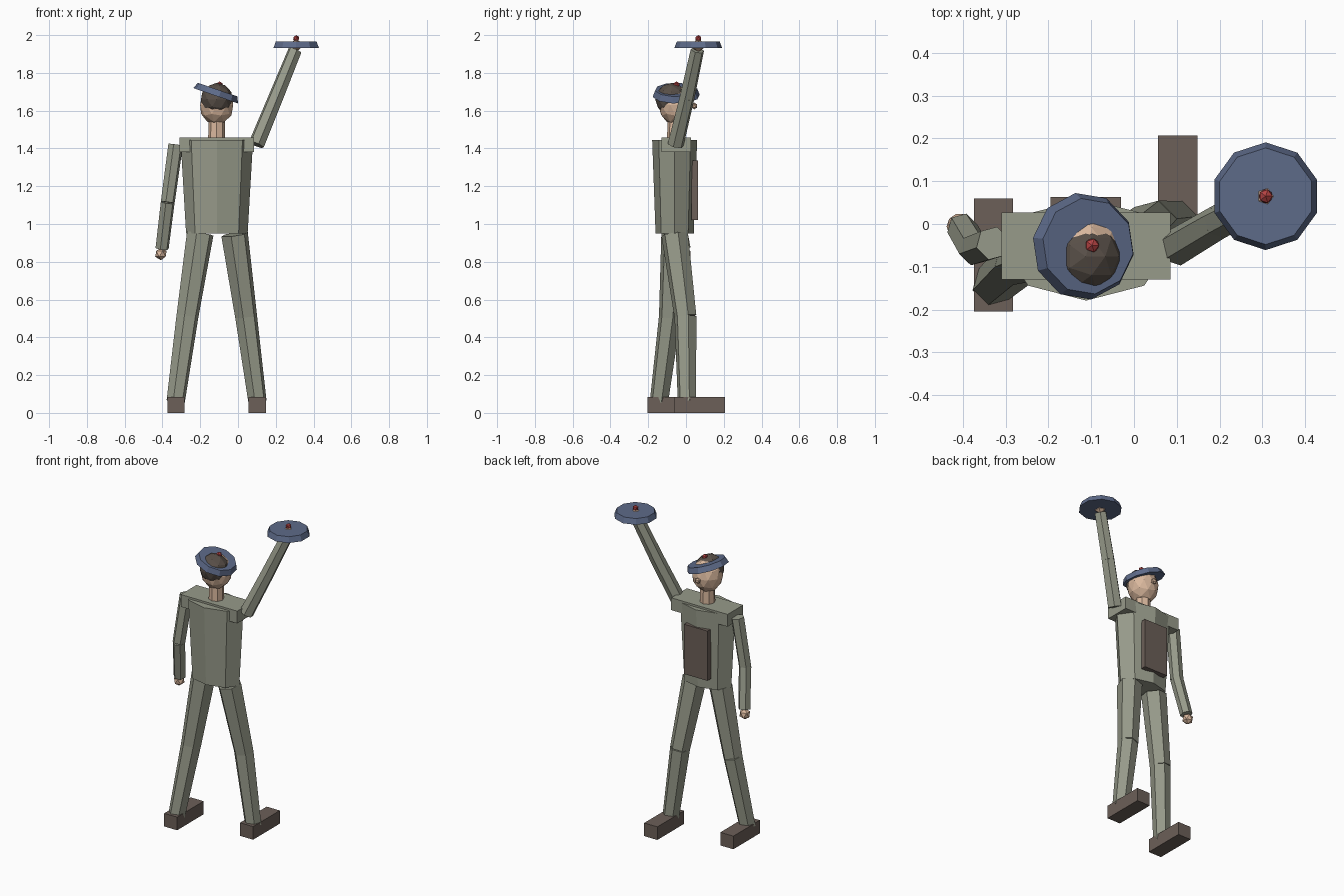
import bpy, bmesh, math
from mathutils import Vector, Matrix

cube = bpy.data.objects.get("Cube")
if cube:
    bpy.data.objects.remove(cube, do_unlink=True)


def material(name, rgb):
    m = bpy.data.materials.new(name)
    m.use_nodes = True
    m.diffuse_color = (*rgb, 1)
    m.node_tree.nodes["Principled BSDF"].inputs["Base Color"].default_value = (*rgb, 1)
    return m


CLOTH = material("grey green cloth", (0.31, 0.325, 0.255))
BLUE = material("slate blue felt", (0.11, 0.145, 0.25))
BROWN = material("brown leather", (0.15, 0.115, 0.098))
HAIR = material("dark brown hair", (0.098, 0.078, 0.064))
SKIN = material("skin", (0.70, 0.48, 0.34))
RED = material("red wool", (0.46, 0.055, 0.055))


def finish(name, bm, mat, matrix=Matrix()):
    mesh = bpy.data.meshes.new(name)
    bm.to_mesh(mesh)
    bm.free()
    mesh.materials.append(mat)
    ob = bpy.data.objects.new(name, mesh)
    ob.matrix_world = matrix
    bpy.context.collection.objects.link(ob)
    return ob


def box(name, x, y, z, mat):
    """Box from (min, max) ranges."""
    bm = bmesh.new()
    bmesh.ops.create_cube(bm, size=1)
    ranges = (x, y, z)
    bmesh.ops.scale(bm, vec=[b - a for a, b in ranges], verts=bm.verts)
    bmesh.ops.translate(bm, vec=[(a + b) / 2 for a, b in ranges], verts=bm.verts)
    return finish(name, bm, mat)


def ball(name, centre, radius, mat, detail=1, stretch=1.0):
    bm = bmesh.new()
    bmesh.ops.create_icosphere(bm, subdivisions=detail, radius=radius)
    bmesh.ops.scale(bm, vec=(1, 1, stretch), verts=bm.verts)
    return finish(name, bm, mat, Matrix.Translation(centre))


def cone(name, sides, r1, r2, depth, mat, matrix, flat=1.0, turn=0.0):
    bm = bmesh.new()
    bmesh.ops.create_cone(bm, cap_ends=True, segments=sides, radius1=r1, radius2=r2, depth=depth)
    bmesh.ops.rotate(bm, matrix=Matrix.Rotation(turn, 3, "Z"), verts=bm.verts)
    bmesh.ops.scale(bm, vec=(1, flat, 1), verts=bm.verts)
    return finish(name, bm, mat, matrix)


def limb(name, points, radii):
    """Two tapered six-sided segments joined at a bend."""
    for part, i in (("upper", 0), ("lower", 1)):
        a, b = Vector(points[i]), Vector(points[i + 1])
        down = (b - a).normalized()
        rot = Vector((0, 0, 1)).rotation_difference(down).to_matrix().to_4x4()
        if down.z < 0:
            flip = Vector((0, 0, -1)).rotation_difference(down).to_matrix().to_4x4()
            rot = flip @ Matrix.Rotation(math.pi, 4, "X")
        cone(f"{part}_{name}", 6, radii[i], radii[i + 1], (b - a).length, CLOTH,
             Matrix.Translation((a + b) / 2) @ rot, turn=math.radians(15))


def cap(name, centre, tilt=0.0, turn=0.0):
    """Flat ten-sided cap."""
    cone(name, 10, 0.126, 0.113, 0.034, BLUE,
         Matrix.Translation(centre) @ Matrix.Rotation(tilt, 4, "Y"), turn=turn)


# Body
cone("torso", 8, 0.163, 0.192, 0.495, CLOTH, Matrix.Translation((-0.112, -0.06, 1.198)), flat=0.62)
box("shoulders", (-0.31, 0.085), (-0.13, 0.027), (1.38, 1.458), CLOTH)
box("back_panel", (-0.195, -0.03), (0.03, 0.063), (1.02, 1.335), BROWN)

# Head
HX = -0.113
cone("neck", 8, 0.045, 0.043, 0.14, SKIN, Matrix.Translation((HX, -0.055, 1.505)))
ball("head", (HX, -0.055, 1.63), 0.092, SKIN, 2, 1.15)
ball("hair", (HX, -0.076, 1.66), 0.087, HAIR, 2)
ball("nose", (HX, 0.044, 1.625), 0.018, SKIN)
cap("worn_cap", (HX, -0.052, 1.695), math.radians(19), math.radians(9))
ball("worn_cap_pompom", (-0.098, -0.05, 1.737), 0.018, RED)

# Arms and hands
limb("right_arm", [(-0.33, -0.045, 1.42), (-0.372, -0.06, 1.115), (-0.402, -0.01, 0.87)],
     (0.04, 0.038, 0.036))
ball("right_hand", (-0.408, -0.006, 0.842), 0.034, SKIN)
limb("raised_left_arm", [(0.097, -0.055, 1.42), (0.2, 0.006, 1.67), (0.302, 0.06, 1.92)],
     (0.044, 0.041, 0.037))
ball("left_hand", (0.307, 0.065, 1.945), 0.034, SKIN)
cap("held_cap", (0.308, 0.065, 1.95))
ball("held_cap_pompom", (0.308, 0.065, 1.982), 0.018, RED)

# Legs and shoes
LEG_RADII = (0.073, 0.06, 0.05)
limb("right_leg", [(-0.2, -0.06, 0.95), (-0.268, -0.085, 0.51), (-0.33, -0.143, 0.06)], LEG_RADII)
limb("left_leg", [(-0.018, -0.06, 0.945), (0.043, -0.003, 0.51), (0.103, 0.005, 0.06)], LEG_RADII)
box("right_shoe", (-0.374, -0.283), (-0.205, 0.06), (0, 0.083), BROWN)
box("left_shoe", (0.056, 0.148), (-0.06, 0.207), (0, 0.083), BROWN)
